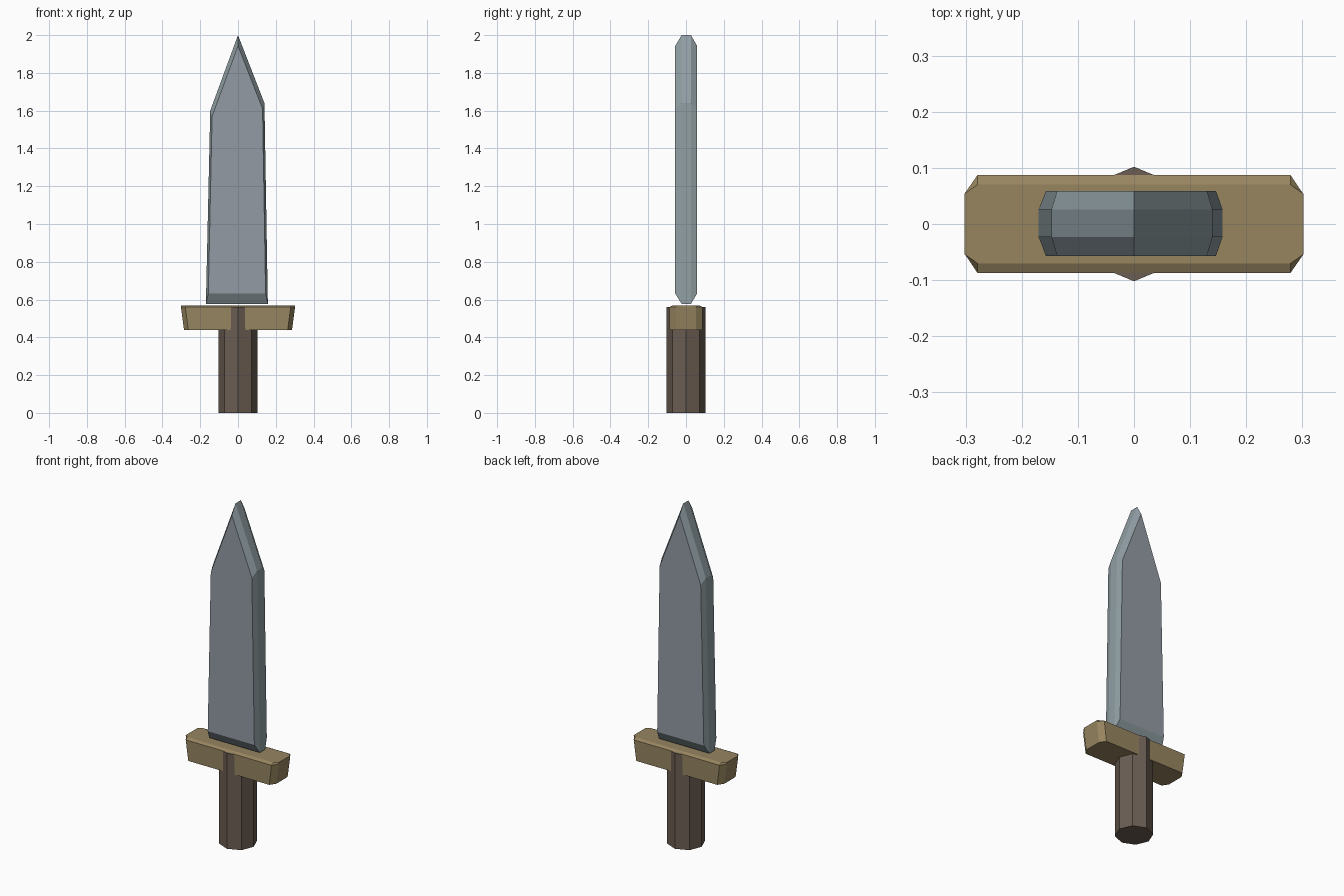
import bpy, bmesh, math

if "Cube" in bpy.data.objects:
    bpy.data.objects.remove(bpy.data.objects["Cube"])


def material(name, rgb):
    m = bpy.data.materials.new(name)
    m.diffuse_color = (*rgb, 1)
    m.use_nodes = True
    m.node_tree.nodes["Principled BSDF"].inputs["Base Color"].default_value = m.diffuse_color
    return m


steel = material("blue grey steel", (0.29, 0.33, 0.37))
edge_steel = material("cool edge steel", (0.28, 0.345, 0.37))
brass = material("dull brass", (0.31, 0.235, 0.117))
wood = material("dark brown wood", (0.145, 0.11, 0.085))


def loft(name, rings, mats):
    """Closed solid skinned through rings that share a point count."""
    bm = bmesh.new()
    loops = [[bm.verts.new(p) for p in ring] for ring in rings]
    n = len(loops[0])
    for a, b in zip(loops, loops[1:]):
        for i in range(n):
            j = (i + 1) % n
            f = bm.faces.new((a[i], a[j], b[j], b[i]))
            f.material_index = len(mats) - 1
    bm.faces.new(loops[0][::-1])
    bm.faces.new(loops[-1])
    bmesh.ops.recalc_face_normals(bm, faces=bm.faces)
    mesh = bpy.data.meshes.new(name)
    bm.to_mesh(mesh)
    bm.free()
    for m in mats:
        mesh.materials.append(m)
    obj = bpy.data.objects.new(name, mesh)
    bpy.context.collection.objects.link(obj)
    return obj


# Octagonal grip
def octagon(z, r=0.102):
    return [(r * math.cos(i * math.pi / 4), r * math.sin(i * math.pi / 4), z)
            for i in range(8)]


loft("grip", [octagon(0), octagon(0.56)], [wood])


# Crossguard: chamfered bar, narrower at the bottom, with softened top edges
def bar(z, x, y, cx=0.023, cy=0.034):
    quarter = [(x, y - cy), (x - cx, y)]
    half = quarter + [(-px, py) for px, py in quarter[::-1]]
    return [(px, py, z) for px, py in half + [(-px, -py) for px, py in half]]


loft("crossguard", [bar(0.44, 0.286, 0.086), bar(0.56, 0.302, 0.087),
                    bar(0.569, 0.302, 0.070, 0.023, 0.016)], [brass])

# Blade: thin outer outline bevelled up to a smaller flat on each side
outline = [(-0.170, 0.577), (0.158, 0.577), (0.140, 1.64), (0, 2.0), (-0.147, 1.60)]
flat = [(-0.157, 0.632), (0.146, 0.632), (0.130, 1.61), (0, 1.943), (-0.137, 1.57)]
layers = [(flat, -0.057), (outline, -0.023), (outline, 0.026), (flat, 0.059)]
loft("blade", [[(x, y, z) for x, z in pts] for pts, y in layers], [steel, edge_steel])
